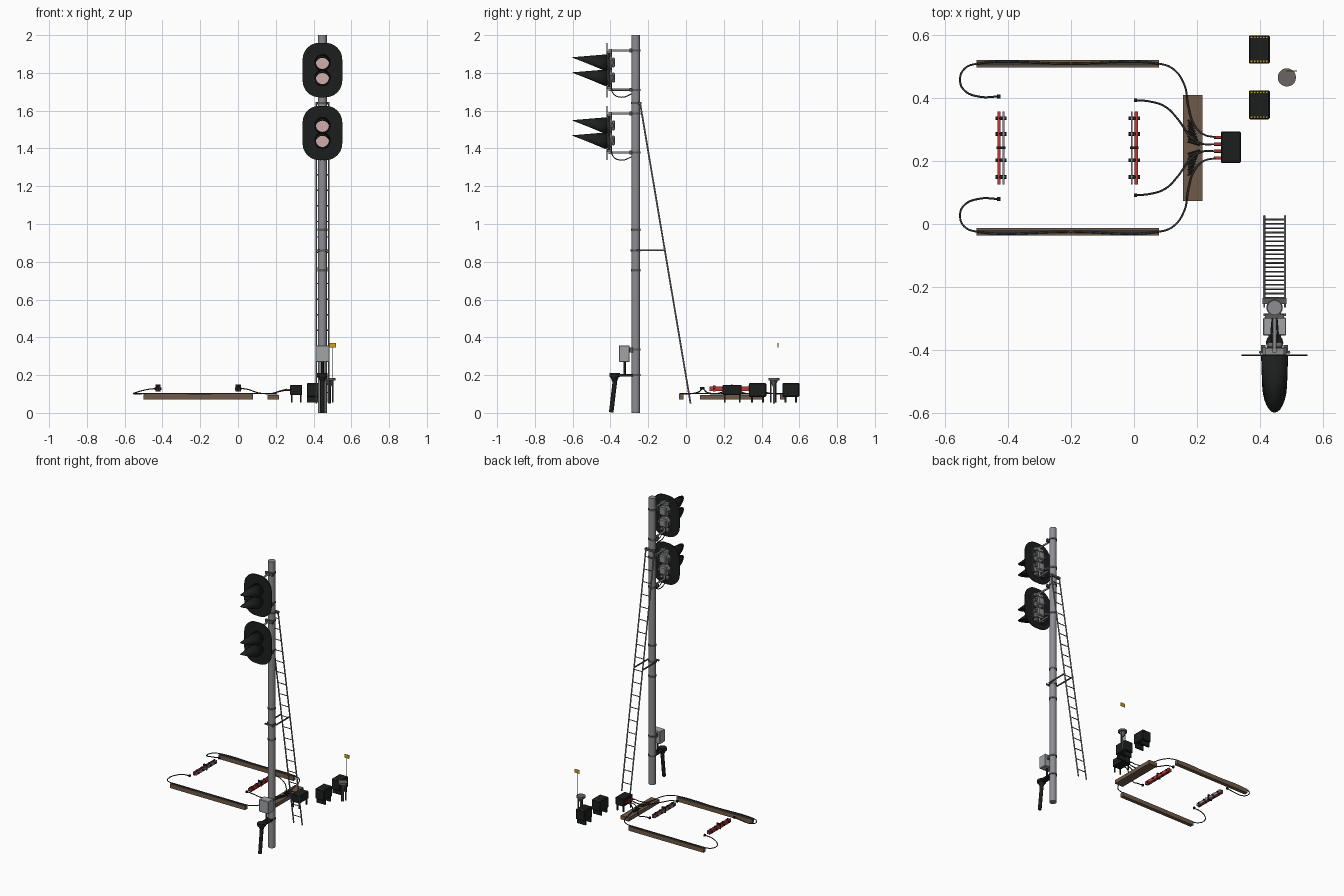
import bpy, bmesh, math
from mathutils import Vector, Matrix

if "Cube" in bpy.data.objects:
    bpy.data.objects.remove(bpy.data.objects["Cube"])

def mat(name, r, g, b):
    m = bpy.data.materials.new(name)
    m.diffuse_color = (r, g, b, 1)
    m.use_nodes = True
    m.node_tree.nodes["Principled BSDF"].inputs["Base Color"].default_value = m.diffuse_color
    return m

STEEL = mat("mast_grey", .27, .27, .29)
LIGHT = mat("light_grey", .36, .37, .38)
DARK = mat("dark_grey", .10, .10, .10)
BLACK = mat("black", .012, .013, .013)
WOOD = mat("wood_brown", .16, .105, .068)
RED = mat("red", .55, .035, .035)
PINK = mat("lens_pink", .62, .42, .40)
YELLOW = mat("yellow", .62, .36, .01)
CABLE = mat("cable_grey", .035, .037, .037)
DISC = mat("stand_grey", .14, .13, .125)

def finish(bm, name, m):
    bmesh.ops.recalc_face_normals(bm, faces=bm.faces)
    me = bpy.data.meshes.new(name)
    bm.to_mesh(me)
    bm.free()
    me.materials.append(m)
    o = bpy.data.objects.new(name, me)
    bpy.context.collection.objects.link(o)
    return o

def box(name, x0, x1, y0, y1, z0, z1, m, bevel=0):
    bm = bmesh.new()
    bmesh.ops.create_cube(bm, size=1, matrix=Matrix.Translation(((x0+x1)/2, (y0+y1)/2, (z0+z1)/2))
                          @ Matrix.Diagonal((x1-x0, y1-y0, z1-z0, 1)))
    if bevel:
        bmesh.ops.bevel(bm, geom=bm.edges[:], offset=bevel, segments=1, affect='EDGES')
    return finish(bm, name, m)

def rod(name, a, b, r, m, n=8, r2=None, smooth=True):
    a, b = Vector(a), Vector(b)
    d = b - a
    M = Matrix.Translation((a+b)/2) @ d.to_track_quat('Z', 'Y').to_matrix().to_4x4()
    bm = bmesh.new()
    bmesh.ops.create_cone(bm, cap_ends=True, segments=n, radius1=r, radius2=r if r2 is None else r2,
                          depth=d.length, matrix=M)
    for f in bm.faces:
        f.smooth = smooth and len(f.verts) == 4
    return finish(bm, name, m)

def tube(name, pts, r, m):
    c = bpy.data.curves.new(name, 'CURVE')
    c.dimensions, c.bevel_depth, c.bevel_resolution, c.resolution_u = '3D', r, 1, 6
    c.use_fill_caps = True
    s = c.splines.new('BEZIER')
    s.bezier_points.add(len(pts)-1)
    for p, q in zip(s.bezier_points, pts):
        p.co = q
        p.handle_left_type = p.handle_right_type = 'AUTO'
    tmp = bpy.data.objects.new(name + "_curve", c)
    bpy.context.collection.objects.link(tmp)
    me = bpy.data.meshes.new_from_object(tmp.evaluated_get(bpy.context.evaluated_depsgraph_get()))
    bpy.data.objects.remove(tmp)
    me.materials.clear()
    me.materials.append(m)
    o = bpy.data.objects.new(name, me)
    bpy.context.collection.objects.link(o)
    return o

MX, MY = .447, -.266   # mast axis

# Mast and its clamp bands
rod("mast", (MX, MY, 0), (MX, MY, 2), .023, STEEL, 24)
for z in (.2, .335, .755, .86, .97, 1.378, 1.585, 1.64, 1.71, 1.918):
    rod("mast_band", (MX, MY, z-.006), (MX, MY, z+.006), .026, DARK, 24)

# Signal heads
def backplate(zc):
    bm = bmesh.new()
    r, w, h = .088, .105, .144
    pts = []
    for k, (sx, sz) in enumerate(((1, 1), (-1, 1), (-1, -1), (1, -1))):
        for i in range(9):
            a = math.pi/2 * (k + i/8)
            pts.append((MX + sx*(w-r) + r*math.cos(a), -.420, zc + sz*(h-r) + r*math.sin(a)))
    f = bm.faces.new([bm.verts.new(p) for p in pts])
    e = bmesh.ops.extrude_face_region(bm, geom=[f])
    bmesh.ops.translate(bm, vec=(0, .005, 0), verts=[v for v in e['geom'] if isinstance(v, bmesh.types.BMVert)])
    finish(bm, "backplate", BLACK)

def hood(zc):
    # tube cut on a slant, long at the top and drooping to the tip
    bm = bmesh.new()
    n, r = 24, .043
    rings = []
    for t in (0, .5, 1):
        ring = []
        for i in range(n):
            a = 2*math.pi*i/n
            L = t * (.01 + .17*(1+math.sin(a))/2)
            k = 1 - .15*L/.18
            ring.append(bm.verts.new((MX + r*k*math.cos(a), -.42-L, zc + r*math.sin(a) - .015*L/.18)))
        rings.append(ring)
    for A, B in zip(rings, rings[1:]):
        for i in range(n):
            bm.faces.new((A[i], A[(i+1) % n], B[(i+1) % n], B[i])).smooth = True
    o = finish(bm, "lamp_hood", BLACK)
    s = o.modifiers.new("thick", 'SOLIDIFY')
    s.thickness = .003

for zc in (1.815, 1.482):
    backplate(zc)
    for dz in (.04, -.04):
        z = zc + dz
        hood(z)
        rod("lens", (MX, -.419, z), (MX, -.424, z), .034, PINK, 24)
        rod("lamp_housing", (MX, -.416, z), (MX, -.392, z), .04, STEEL, 10, smooth=False)
        box("lamp_door", MX-.026, MX+.026, -.394, -.376, z-.027, z+.027, STEEL, .006)
        for s in (-1, 1):
            box("door_hinge", MX+s*.036-.007, MX+s*.036+.007, -.412, -.385, z-.01, z+.01, DARK)
    for sz, off in ((1, .103), (-1, -.104)):
        z = zc + off
        rod("head_arm", (MX, -.402, z), (MX, MY, z), .006, STEEL)
        rod("arm_pivot", (MX, -.402, z+sz*.008), (MX, -.402, z-sz*.03), .009, STEEL)
        box("arm_foot", MX-.03, MX+.03, -.416, -.396, z-sz*.012-.008, z-sz*.012+.008, STEEL)
        box("mast_bracket", MX-.03, MX+.03, -.30, -.286, z-.01, z+.01, DARK)
    for s in (-1, 1):
        rod("head_frame", (MX+s*.045, -.408, zc-.09), (MX+s*.045, -.408, zc+.09), .005, DARK)
        tube("head_cable", [(MX+s*.012, -.395, zc-.075), (MX+s*.012, -.385, zc-.125),
                            (MX+s*.01, -.34, zc-.144), (MX+s*.005, -.285, zc-.125)], .003, CABLE)

# Ladder
LA, LB = Vector((0, -.243, 1.64)), Vector((0, .024, .05))
for s in (-1, 1):
    off = Vector((MX + s*.033, 0, 0))
    rod("ladder_rail", LA+off, LB+off, .0045, STEEL, 6)
    box("ladder_brace", MX+s*.033-.003, MX+s*.033+.003, MY, -.108, .856, .864, DARK)
for i in range(19):
    p = LA.lerp(LB, (i+.6)/19.3)
    rod("ladder_rung", (MX-.033, p.y, p.z), (MX+.033, p.y, p.z), .003, DARK, 6)
box("ladder_top_bracket", MX-.038, MX+.038, -.254, -.236, 1.632, 1.646, DARK)
box("ladder_mid_bracket", MX-.036, MX+.036, -.293, -.285, .855, .865, DARK)

# Mast junction box and cable foot
box("junction_box", MX-.037, MX+.037, -.355, -.298, .27, .357, LIGHT, .003)
box("junction_mount", MX-.02, MX+.02, -.3, -.28, .32, .345, DARK)
rod("junction_conduit", (MX, -.325, .275), (MX, -.325, .2), .007, BLACK)
box("foot_arm", MX-.02, MX+.02, -.39, -.28, .193, .205, BLACK)
rod("foot_cap", (MX, -.378, .19), (MX, -.378, .21), .028, BLACK, 12)
rod("foot_funnel", (MX, -.378, .165), (MX, -.378, .19), .012, BLACK, 12, r2=.022)
rod("foot_pipe", (MX, -.375, .18), (MX, -.396, .003), .012, BLACK, 12)

# Trackside boxes
for y0, y1 in ((.51, .6), (.333, .425)):
    box("relay_box", .365, .432, y0, y1, .085, .158, BLACK, .004)
    for y in (y0+.012, y1-.022):
        box("relay_box_leg", .366, .431, y, y+.01, .055, .09, BLACK)
    for y in (y0+.004, y1-.009):
        for i in range(6):
            x = .371 + i*.0098
            box("hazard_mark", x, x+.005, y, y+.005, .157, .1588, YELLOW)
box("cable_box", .276, .34, .194, .294, .095, .148, BLACK, .003)
for x in (.281, .327):
    for y in (.2, .28):
        box("cable_box_leg", x, x+.008, y, y+.008, .055, .1, BLACK)

# Round stand with marker plate
SX, SY = .486, .466
rod("stand_disc", (SX, SY, .172), (SX, SY, .185), .029, DISC, 20)
rod("stand_collar", (SX, SY, .14), (SX, SY, .172), .008, DISC, 12, r2=.02)
rod("stand_post", (SX, SY, .05), (SX, SY, .15), .006, DISC)
for i in range(3):
    a = i*2*math.pi/3 + .5
    c, s = .017*math.cos(a), .017*math.sin(a)
    rod("stand_leg", (SX+c, SY+s, .055), (SX+c, SY+s, .172), .0035, DARK)
rod("marker_wire", (.50, .487, .18), (.50, .487, .352), .0012, DARK, 5)
box("marker_plate", .483, .518, .4855, .4885, .346, .371, YELLOW)

# Wooden boards
CY = .2425
box("crossing_board", .155, .218, .073, .41, .07, .096, WOOD)
for s in (-1, 1):
    yb = CY + s*.267
    box("long_board", -.5, .08, yb-.0125, yb+.0125, .07, .099, WOOD)
    box("board_groove", -.5, .08, yb-.006, yb+.006, .098, .1005, CABLE)
    # Outer cable: far connector, around the board, into the cable box
    outer = [(-.43, .163, .13), (-.49, .162, .122), (-.54, .183, .108), (-.553, .215, .102),
             (-.54, .25, .101), (-.5, .267, .102), (-.2, .267, .102), (.08, .267, .102),
             (.125, .25, .102), (.16, .2, .102), (.173, .13, .102), (.19, .075, .103),
             (.22, .043, .115), (.26, .033, .125)]
    # Inner cable: near connector over the crossing board
    inner = [(.005, .151, .13), (.05, .147, .125), (.1, .13, .108), (.14, .09, .102),
             (.18, .035, .103), (.215, .013, .112), (.26, .011, .122)]
    for nm, pts in (("outer_cable", outer), ("inner_cable", inner)):
        tube(nm, [(x, CY+s*y, z) for x, y, z in pts], .0032, CABLE)
        x, y, z = pts[0]
        box("cable_lug", x-.005, x+.005, CY+s*y-.006, CY+s*y+.006, z-.007, z+.007, BLACK)
        x, y, z = pts[-1]
        rod("cable_plug", (x-.006, CY+s*y, .122), (.278, CY+s*y, .122), .005, RED, 8)
    # Cable cleats fanned on the crossing board
    for i in range(9):
        y = CY + s*(.008 + i*.0085)
        rod("cable_cleat", (.171+.002*(i % 2), y+s*.012, .099), (.209-.003*i, y, .099), .0028, BLACK, 5)

# Red rail units with clamps
for x, s in ((-.423, -1), (.001, 1)):
    box("red_bar", x+s*.006-.005, x+s*.006+.005, .125, .358, .115, .139, RED)
    box("grey_bar", x-s*.008-.003, x-s*.008+.003, .125, .358, .117, .137, STEEL)
    for y in (.149, .203, .286, .336):
        rod("clamp_bolt", (x-.018, y, .128), (x+.018, y, .128), .006, BLACK, 8)
        rod("clamp_top", (x, y, .112), (x, y, .146), .006, BLACK, 8)
    box("middle_clamp", x-.014, x+.014, CY-.004, CY+.004, .112, .15, BLACK)
